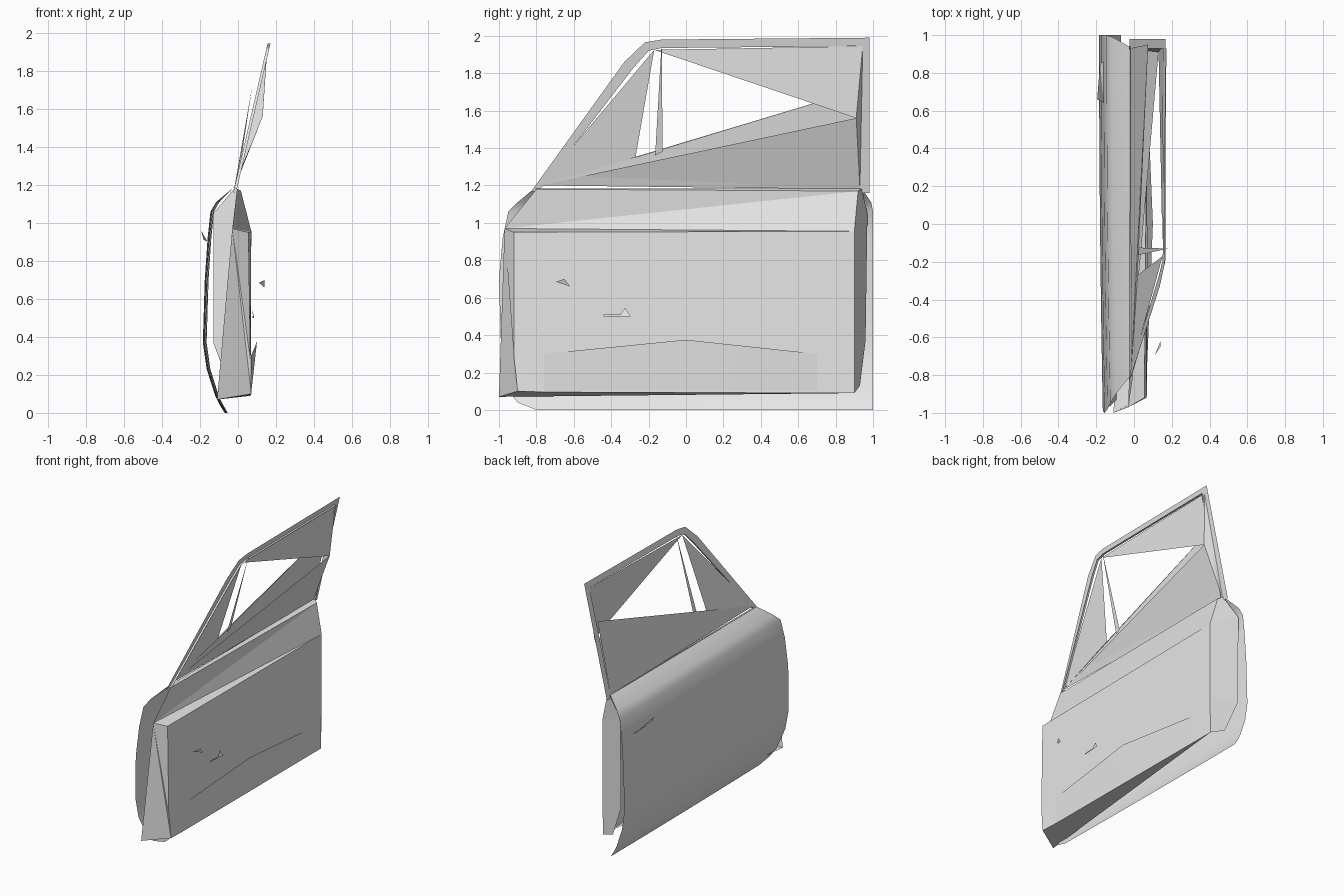
import bpy
import bmesh
import math
from mathutils import Vector

default_cube = bpy.data.objects.get("Cube")
if default_cube:
    bpy.data.objects.remove(default_cube, do_unlink=True)

# Single flat paint colour
grey = bpy.data.materials.new("plain_grey")
grey.use_nodes = True
grey_colour = (0.8, 0.8, 0.8, 1)
grey.diffuse_color = grey_colour
grey.node_tree.nodes["Principled BSDF"].inputs["Base Color"].default_value = grey_colour


def finish(name, bm, facing, smooth=False):
    """Turn a bmesh into an object whose faces look along a given direction."""
    for face in bm.faces:
        face.normal_update()
        if face.normal.dot(Vector(facing)) < 0:
            face.normal_flip()
    mesh = bpy.data.meshes.new(name)
    bm.to_mesh(mesh)
    bm.free()
    mesh.materials.append(grey)
    obj = bpy.data.objects.new(name, mesh)
    bpy.context.collection.objects.link(obj)
    if smooth:
        bpy.ops.object.select_all(action="DESELECT")
        obj.select_set(True)
        bpy.context.view_layer.objects.active = obj
        bpy.ops.object.shade_smooth_by_angle(angle=math.radians(40))
    return obj


def sheet(name, *polygons, facing=(1, 0, 0)):
    """Flat sheet metal made from one or more polygons."""
    bm = bmesh.new()
    for polygon in polygons:
        bm.faces.new([bm.verts.new(point) for point in polygon])
    bmesh.ops.remove_doubles(bm, verts=bm.verts, dist=0.001)
    return finish(name, bm, facing)


def loft(name, rows, facing, smooth=True):
    """Surface through rows that all have the same number of points."""
    bm = bmesh.new()
    grid = [[bm.verts.new(point) for point in row] for row in rows]
    for low, high in zip(grid, grid[1:]):
        for i in range(len(low) - 1):
            bm.faces.new((low[i], low[i + 1], high[i + 1], high[i]))
    return finish(name, bm, facing, smooth)


def lean(y, z, offset=0.0):
    """Point on the inward leaning plane of the window frame."""
    return Vector((-0.02 + 0.23 * (z - 1.18) + offset, y, z))


# Outer skin: each station is x, z, front end y, back end y
skin_profile = [
    (-0.07, 0, -0.8, 1), (-0.095, 0.04, -0.9, 1), (-0.12, 0.09, -0.94, 1),
    (-0.165, 0.23, -0.98, 1), (-0.185, 0.37, -0.99, 1), (-0.175, 0.7, -1, 1),
    (-0.16, 0.92, -0.98, 1), (-0.145, 1.06, -0.95, 1),
    (-0.115, 1.11, -0.9, 0.99), (-0.025, 1.185, -0.81, 0.94),
]
skin_rows = []
for x, z, front, back in skin_profile:
    row = []
    for step in range(9):
        y = front + (back - front) * step / 8
        inset = 0.02 * ((1 - y) / 2) ** 2 if z < 1.15 else 0
        row.append((x + inset, y, z))
    skin_rows.append(row)
loft("outer_skin", skin_rows, (-1, 0, 0.2))

# Shared corners of the inner shell
front_high = (-0.03, -0.97, 0.97)
front_low = (-0.11, -1, 0.07)
front_inner = (0.07, -0.9, 0.1)
back_low = (0.065, 0.9, 0.09)
back_high = (0.07, 0.9, 0.955)
trim_top = (0.055, -0.92, 0.95)
trim_side = (0.065, -0.92, 0.28)
trim_bottom = (0.068, -0.74, 0.095)
belt_front = (-0.005, -0.8, 1.18)
belt_back = (0.015, 0.92, 1.17)

# Inner shell
sheet("inner_trim_panel", (trim_top, trim_side, trim_bottom, back_low, back_high))
sheet("trim_corner", (trim_side, front_inner, trim_bottom))
sheet("upper_inner_panel", (front_high, back_high, belt_back),
      (front_high, belt_back, belt_front))
sheet("trim_ledge", (front_high, trim_top, back_high), facing=(0, 0, 1))
sheet("front_end_plate", (front_high, front_low, front_inner),
      (front_high, front_inner, trim_side), (front_high, trim_side, trim_top),
      facing=(0.5, -1, 0))
sheet("bottom_plate", (front_low, front_inner, trim_bottom),
      (front_low, trim_bottom, back_low), facing=(0, 0, -1))

# Back end plate closing the gap between trim and skin
skin_edge = [(-0.04, 0.93, 0.13), (-0.13, 0.96, 0.37),
             (-0.13, 0.97, 1.05), (-0.02, 0.94, 1.18)]
trim_edge = [back_low, (0.068, 0.9, 0.37), back_high, belt_back]
loft("back_end_plate", list(zip(trim_edge, skin_edge)), (0.2, 1, 0), smooth=False)

# Sill closing the top of the skin below the glass
sheet("belt_strip", (belt_front, belt_back, (-0.02, 0.94, 1.185), (-0.025, -0.81, 1.185)),
      facing=(0, 0, 1))

# Window frame: a bent strip running up, back and down
frame_outer = [(-0.83, 1.165), (-0.33, 1.86), (-0.22, 1.965),
               (-0.13, 1.98), (0.98, 1.99), (0.98, 1.16)]
frame_inner = [(-0.78, 1.18), (-0.28, 1.83), (-0.2, 1.92),
               (-0.13, 1.935), (0.93, 1.945), (0.93, 1.16)]
outer_row = [lean(y, z) for y, z in frame_outer]
inner_row = [lean(y, z) for y, z in frame_inner]
lip_row = [point + Vector((0.015, 0, 0)) for point in inner_row]
loft("window_frame", [outer_row, inner_row], (-1, 0, 0), smooth=False)
loft("window_frame_lip", [inner_row, lip_row], (0, 0, -1), smooth=False)

# Window fillers: front quarter, lower outer, lower inner and upper inner
frame_peak = lean(-0.17, 1.925)
quarter_low = lean(-0.27, 1.35)
window_front = lean(-0.78, 1.2)
window_back = lean(0.93, 1.18)
outer_back = (0.075, 0.95, 1.72)
inner_back = Vector((0.13, 0.91, 1.56))
frame_corner = lean(0.945, 1.945)
sheet("quarter_filler", (window_front, frame_peak, quarter_low))
sheet("lower_outer_filler", (window_front, quarter_low, outer_back),
      (window_front, outer_back, window_back), facing=(-1, 0, 0))
sheet("lower_inner_filler", (lean(-0.55, 1.25, 0.005), inner_back, window_back),
      (lean(-0.55, 1.25, 0.005), window_back, window_front))
sheet("upper_inner_filler", (frame_peak, inner_back, frame_corner))
sheet("back_pillar_filler", (frame_corner, inner_back, window_back), facing=(0, 1, 0))

# Narrow divider between quarter and main glass
sheet("window_divider", (lean(-0.13, 1.97, 0.02), lean(-0.165, 1.36), lean(-0.125, 1.38)))

# Map pocket bulging from the lower trim
pocket_rim = [(0.068, -0.76, 0.3), (0.1, 0, 0.375), (0.071, 0.7, 0.3)]
pocket_base = [(0.069, y, 0.1) for x, y, z in pocket_rim]
loft("map_pocket", [pocket_base, pocket_rim], (1, 0, 0))

# Small inner handles
sheet("inner_latch", ((0.11, -0.695, 0.685), (0.14, -0.65, 0.7), (0.14, -0.62, 0.66)))
sheet("window_winder", ((0.08, -0.36, 0.5), (0.075, -0.325, 0.545), (0.085, -0.295, 0.5)),
      ((0.075, -0.44, 0.5), (0.075, -0.44, 0.51), (0.08, -0.34, 0.51), (0.08, -0.34, 0.5)))

# Outer pull handle
sheet("outer_handle", ((-0.16, 0.64, 0.9), (-0.195, 0.66, 0.96), (-0.18, 0.85, 0.91)),
      ((-0.16, 0.64, 0.9), (-0.18, 0.85, 0.91), (-0.16, 0.86, 0.9)), facing=(-1, 0, 0))
